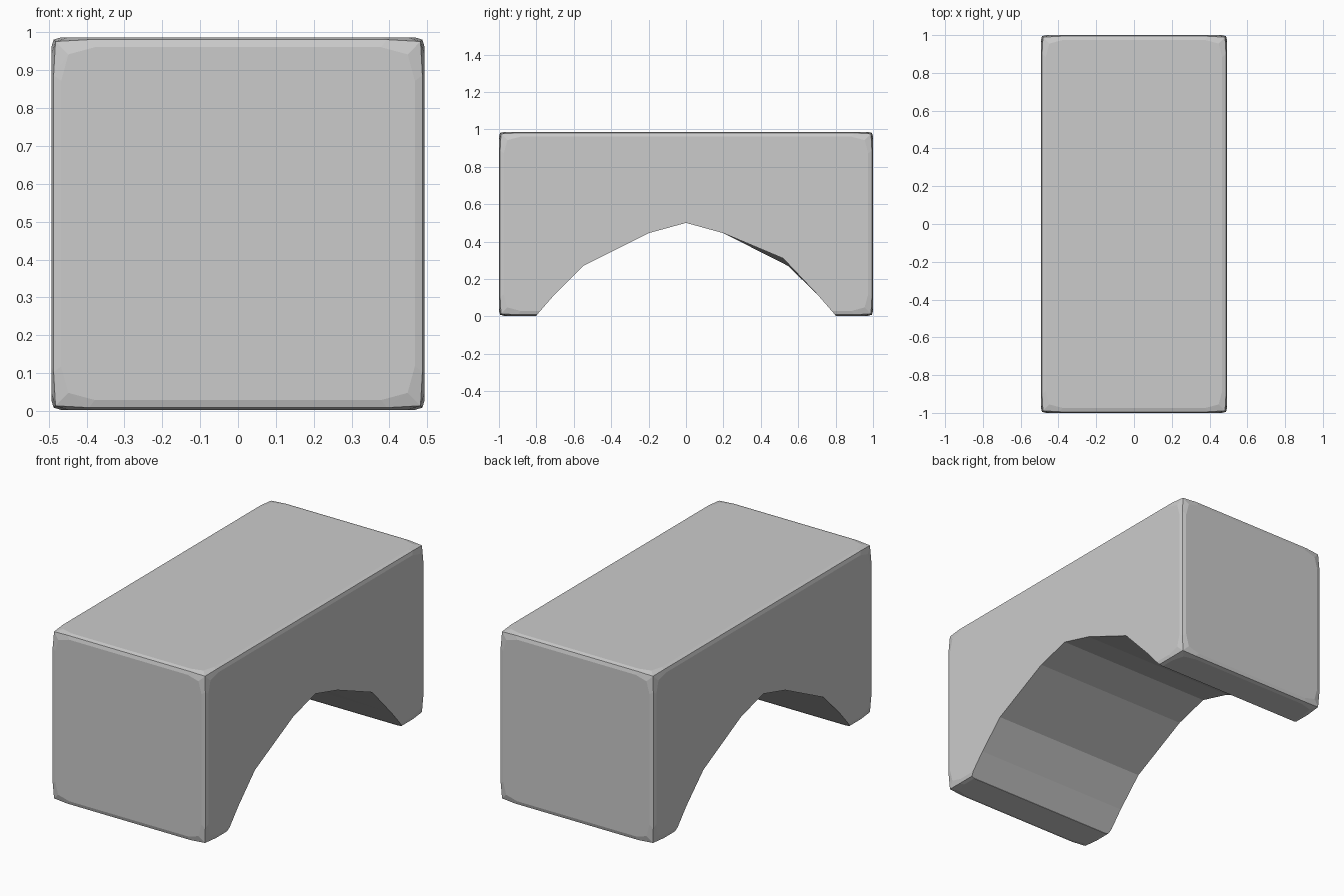
import bpy, bmesh
from itertools import product, permutations

if "Cube" in bpy.data.objects:
    bpy.data.objects.remove(bpy.data.objects["Cube"])


def make_object(name, bm):
    bmesh.ops.recalc_face_normals(bm, faces=bm.faces)
    mesh = bpy.data.meshes.new(name)
    bm.to_mesh(mesh)
    bm.free()
    obj = bpy.data.objects.new(name, mesh)
    bpy.context.collection.objects.link(obj)
    return obj


# Block with worn edges: each corner is described by insets from the three box planes
half = (0.493, 1.0, 0.492)
mid_z = 0.495
insets = {(0.011, 0.011, 0.011)}
for pattern in [(0.1, 0.006, 0.006), (0.115, 0.0, 0.026), (0.045, 0.0, 0.045)]:
    insets.update(permutations(pattern))

bm = bmesh.new()
for sign in product((-1, 1), repeat=3):
    for inset in insets:
        x, y, z = (s * (h - d) for s, h, d in zip(sign, half, inset))
        bm.verts.new((x, y, z + mid_z))
hull = bmesh.ops.convex_hull(bm, input=bm.verts)
loose = {v for v in hull["geom_interior"] if isinstance(v, bmesh.types.BMVert)}
bmesh.ops.delete(bm, geom=list(loose), context="VERTS")
bmesh.ops.dissolve_limit(bm, angle_limit=0.002, verts=bm.verts, edges=bm.edges)
block = make_object("arch_block", bm)

# Arch opening: a faceted profile, slightly chipped on the right side
arch = [(-0.8, 0.005), (-0.70, 0.12), (-0.55, 0.27), (-0.2, 0.445), (0, 0.5),
        (0.2, 0.445), (0.545, 0.27), (0.70, 0.12), (0.8, 0.005)]
profile = [(-0.8, -0.2)] + arch + [(0.8, -0.2)]
chipped = [(0.52, 0.31) if p == (0.545, 0.27) else p for p in profile]

bm = bmesh.new()
left = [bm.verts.new((-0.5, y, z)) for y, z in profile]
right = [bm.verts.new((0.5, y, z)) for y, z in chipped]
bm.faces.new(left)
bm.faces.new(right[::-1])
for i in range(len(left)):
    j = (i + 1) % len(left)
    bm.faces.new((left[i], right[i], right[j], left[j]))
bmesh.ops.triangulate(bm, faces=bm.faces)
cutter = make_object("arch_cutter", bm)
cutter.hide_render = True

# Cut the opening and remove the helper
cut = block.modifiers.new("arch_opening", "BOOLEAN")
cut.operation = "DIFFERENCE"
cut.solver = "EXACT"
cut.object = cutter
bpy.context.view_layer.objects.active = block
bpy.ops.object.modifier_apply(modifier=cut.name)
bpy.data.objects.remove(cutter)
